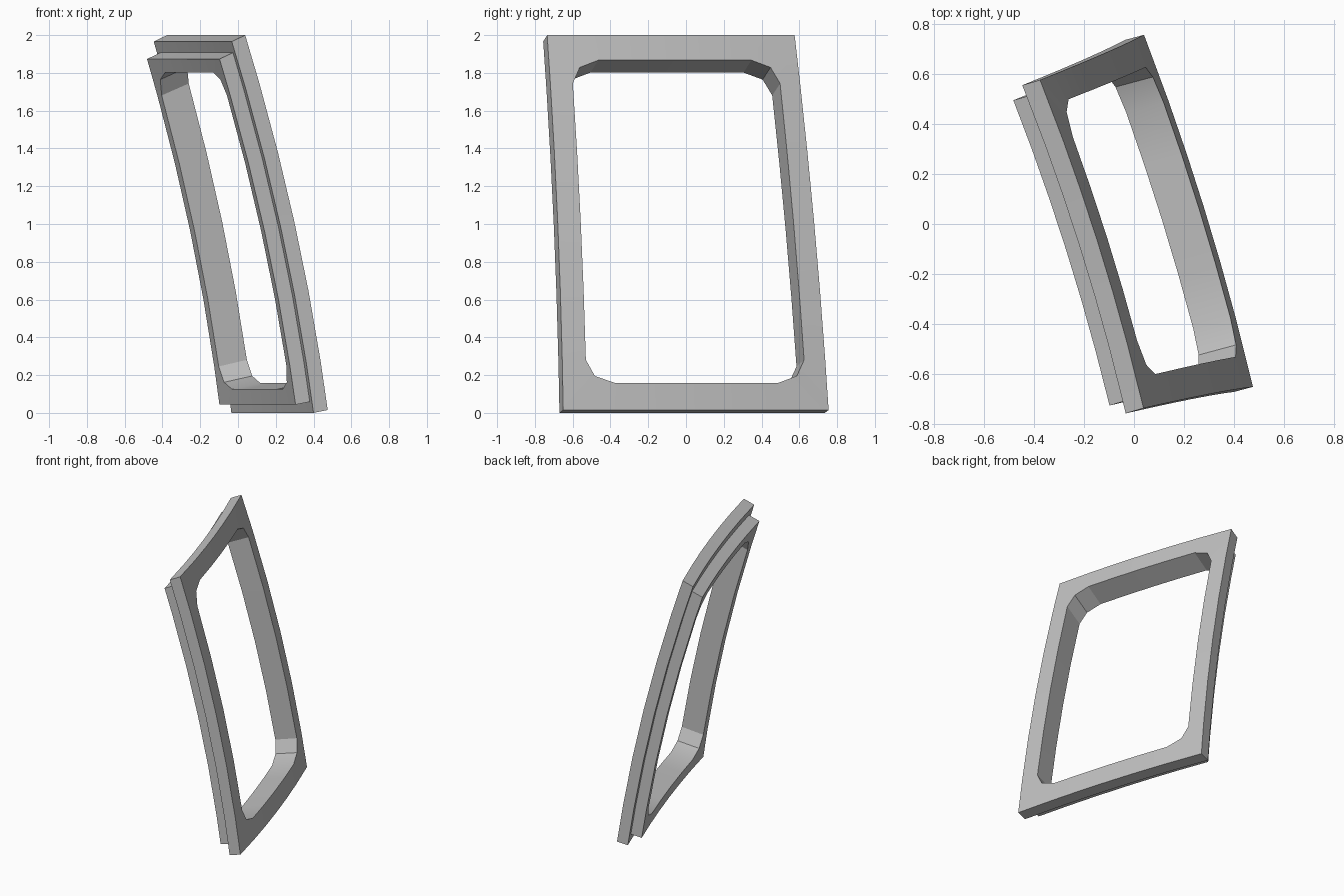
import bpy, bmesh, math
from mathutils import Vector

cube = bpy.data.objects.get("Cube")
if cube:
    bpy.data.objects.remove(cube)

# Corners of the leaning outer face
FRONT_BOTTOM = Vector((0.475, -0.65, 0.015))
BACK_BOTTOM = Vector((0.04, 0.755, 0.015))
FRONT_TOP = Vector((0.038, -0.735, 2.0))
BACK_TOP = Vector((-0.375, 0.575, 2.0))
BULGE = Vector((0.95, 0.3, 0))
DEPTH_BOTTOM = Vector((-0.075, -0.02, -0.015))
DEPTH_TOP = Vector((-0.071, -0.021, -0.034))


def surface(u, v, layer):
    """Point on the bowed panel; layer counts steps inward from the outer face."""
    p = FRONT_BOTTOM.lerp(BACK_BOTTOM, u).lerp(FRONT_TOP.lerp(BACK_TOP, u), v)
    p += BULGE * (0.18 * v * (1 - v) + 0.1 * u * (1 - u))
    return p + DEPTH_BOTTOM.lerp(DEPTH_TOP, v) * layer


# Opening limits and the chamfered corner, as (u, v) steps from the corner
U0, U1, V0, V1 = 0.088, 0.918, 0.072, 0.933
CORNER = [(0, 0.062), (0.032, 0.019), (0.107, 0)]


def opening_loop():
    """Opening outline with, for each point, its rule for the rectangular border."""
    quads = []
    for cu, cv, su, sv, flip in ((U0, V0, 1, 1, False), (U1, V0, -1, 1, True),
                                 (U1, V1, -1, -1, False), (U0, V1, 1, -1, True)):
        pts = [(cu + su * a, cv + sv * b) for a, b in CORNER]
        quads.append(pts[::-1] if flip else pts)
    loop = []
    for i, pts in enumerate(quads):
        a, b = pts[-1], quads[(i + 1) % 4][0]
        kinds = ["u", "corner", "v"] if i % 2 == 0 else ["v", "corner", "u"]
        loop += list(zip(pts, kinds))
        side = "v" if i % 2 == 0 else "u"
        for t in (0.25, 0.5, 0.75):
            loop.append(((a[0] + (b[0] - a[0]) * t, a[1] + (b[1] - a[1]) * t), side))
    return loop


HOLE = opening_loop()


def border(inset_u, inset_v):
    """Rectangular loop matched point for point with the opening."""
    out = []
    for (u, v), kind in HOLE:
        if kind in ("u", "corner"):
            u = inset_u if u < 0.5 else 1 - inset_u
        if kind in ("v", "corner"):
            v = inset_v if v < 0.5 else 1 - inset_v
        out.append((u, v))
    return out


hole = [p for p, _ in HOLE]
wide = border(0, 0)
narrow = border(0.036, 0.03)

# Closed stepped section: flange, step, inner rim, opening wall
section = [(wide, 0), (wide, 1), (narrow, 1), (narrow, 2), (hole, 2), (hole, 0)]
bm = bmesh.new()
rings = [[bm.verts.new(surface(u, v, layer)) for u, v in pts] for pts, layer in section]
n = len(hole)
for k, ring in enumerate(rings):
    nxt = rings[(k + 1) % len(rings)]
    for i in range(n):
        j = (i + 1) % n
        bm.faces.new((ring[i], ring[j], nxt[j], nxt[i]))
bmesh.ops.recalc_face_normals(bm, faces=bm.faces)
mesh = bpy.data.meshes.new("window_frame")
bm.to_mesh(mesh)
bm.free()

# Plain grey finish
grey = bpy.data.materials.new("light_grey")
grey.use_nodes = True
colour = (0.52, 0.52, 0.52, 1)
grey.diffuse_color = colour
grey.node_tree.nodes["Principled BSDF"].inputs["Base Color"].default_value = colour
mesh.materials.append(grey)

frame = bpy.data.objects.new("window_frame", mesh)
bpy.context.collection.objects.link(frame)
bpy.ops.object.select_all(action="DESELECT")
frame.select_set(True)
bpy.context.view_layer.objects.active = frame
bpy.ops.object.shade_smooth_by_angle(angle=math.radians(20))
